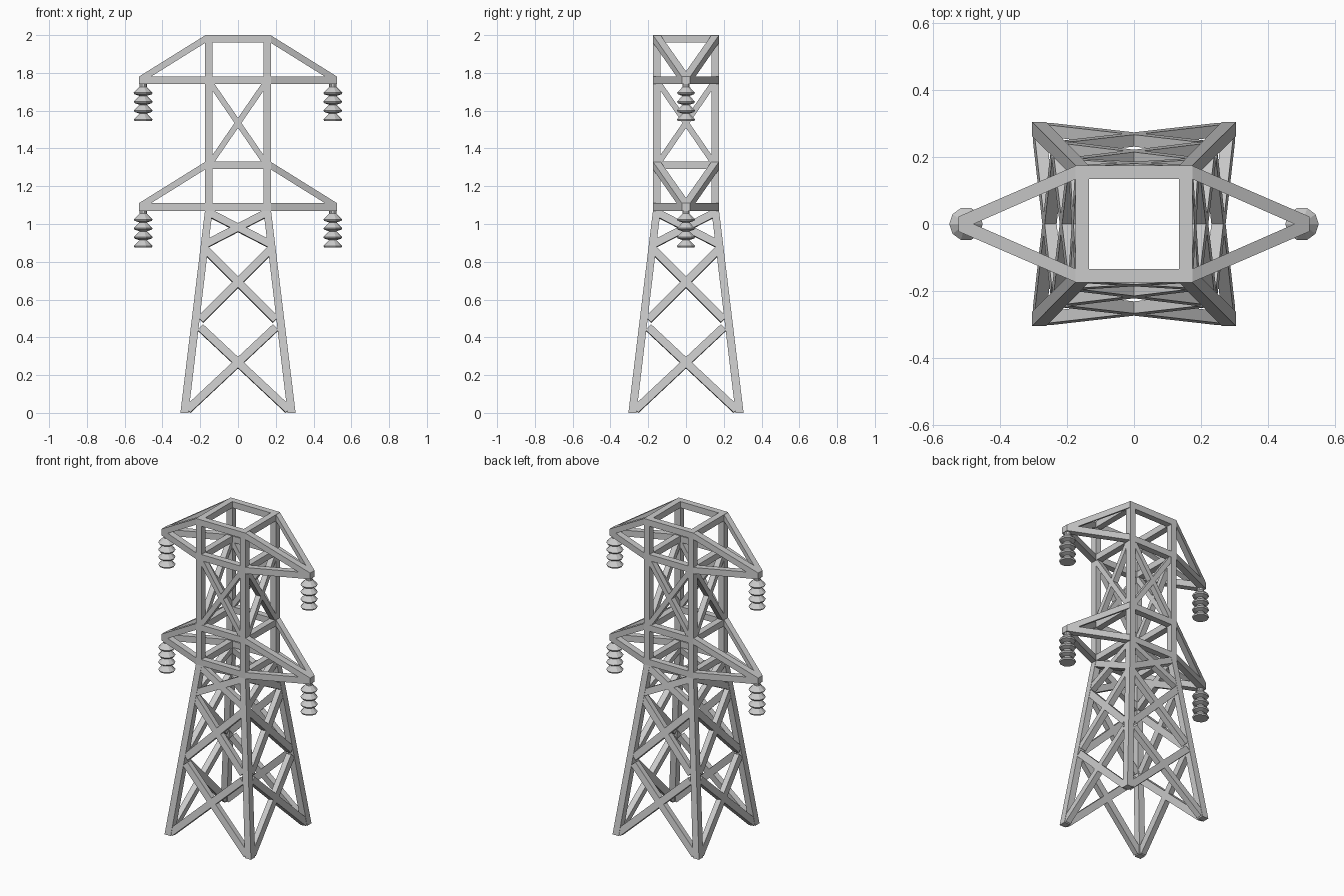
import bpy, bmesh, math
from mathutils import Vector, Matrix

if "Cube" in bpy.data.objects:
    bpy.data.objects.remove(bpy.data.objects["Cube"])

def make(name, bm):
    bmesh.ops.recalc_face_normals(bm, faces=bm.faces)
    me = bpy.data.meshes.new(name)
    bm.to_mesh(me)
    bm.free()
    ob = bpy.data.objects.new(name, me)
    bpy.context.collection.objects.link(ob)
    return ob

def loft(bm, a, b):
    """Solid bar between two four-point sections."""
    va = [bm.verts.new(p) for p in a]
    vb = [bm.verts.new(p) for p in b]
    bm.faces.new(va)
    bm.faces.new(vb)
    for i in range(4):
        j = (i + 1) % 4
        bm.faces.new((va[i], va[j], vb[j], vb[i]))

def beam(bm, p, q, w, d, normal):
    """Rectangular bar; p-q lies on its outer face, depth goes inward."""
    p, q, n = Vector(p), Vector(q), Vector(normal).normalized()
    s = (q - p).cross(n).normalized() * w / 2
    n = n * d
    loft(bm, *[[e - s, e + s, e + s - n, e - s - n] for e in (p, q)])

def sq(x0, x1, z, sx, sy):
    return [(sx * a, sy * b, z) for a, b in ((x0, x0), (x1, x0), (x1, x1), (x0, x1))]

def yz(x, y0, y1, z0, z1, sx, sy):
    return [(sx * x, sy * y, z) for y, z in ((y0, z0), (y1, z0), (y1, z1), (y0, z1))]

WAIST, OUT, INN = 1.07, 0.175, 0.135
def face_y(z):
    return 0.305 + (OUT - 0.305) * min(z / WAIST, 1)

# Corner legs: tapered below the waist, upright above
bm = bmesh.new()
for sx in (1, -1):
    for sy in (1, -1):
        loft(bm, sq(0.262, 0.305, 0, sx, sy), sq(INN, OUT, WAIST, sx, sy))
        loft(bm, sq(INN, OUT, WAIST, sx, sy), sq(INN, OUT, 2.0, sx, sy))
make("corner_legs", bm)

# Cross braces on all four faces: x low, z low, x high, z high, width
tiers = [(0.267, 0.018, 0.2, 0.455, 0.042),
         (0.2, 0.495, 0.17, 0.865, 0.042),
         (0.17, 0.895, 0.15, 1.06, 0.04),
         (0.148, 1.32, 0.148, 1.75, 0.03)]
bm = bmesh.new()
for k in range(4):
    rot = Matrix.Rotation(k * math.pi / 2, 3, 'Z')
    for x0, z0, x1, z1, w in tiers:
        n = Vector((0, -1, 0.1215 if z0 < WAIST else 0))
        for s in (1, -1):
            p = Vector((s * x0, -face_y(z0) + 0.002, z0))
            q = Vector((-s * x1, -face_y(z1) + 0.002, z1))
            beam(bm, rot @ p, rot @ q, w, 0.036, rot @ n)
make("cross_braces", bm)

# Insulator outline: radius, drop below arm
profile = [(0, 0), (0.02, 0), (0.02, 0.02)]
for i in range(4):
    z = 0.02 + i * 0.047
    profile += [(0.02, z), (0.05, z + 0.03), (0.046, z + 0.038), (0.018, z + 0.047)]
profile = profile[:-1] + [(0, 0.199)]

def insulator(name, x, top, sides=10):
    bm = bmesh.new()
    rings = []
    for r, d in profile:
        n = 1 if r == 0 else sides
        rings.append([bm.verts.new((x + r * math.cos(2 * math.pi * i / sides),
                                    r * math.sin(2 * math.pi * i / sides), top - d))
                      for i in range(n)])
    for a, b in zip(rings, rings[1:]):
        for i in range(sides):
            j = (i + 1) % sides
            vs = [a[i % len(a)], a[j % len(a)], b[j % len(b)], b[i % len(b)]]
            bm.faces.new(list(dict.fromkeys(vs)))
    bmesh.ops.remove_doubles(bm, verts=bm.verts, dist=1e-5)
    make(name, bm)

# Two cross-arm levels with frames and hanging insulators
for level, top in (("upper", 2.0), ("lower", 1.33)):
    low = top - 0.26
    bm = bmesh.new()
    for k in range(4):
        rot = Matrix.Rotation(k * math.pi / 2, 3, 'Z')
        for z in (top - 0.02, low + 0.02):
            beam(bm, rot @ Vector((-OUT, -OUT, z)), rot @ Vector((OUT, -OUT, z)),
                 0.04, 0.04, rot @ Vector((0, -1, 0)))
    make(level + "_frame", bm)
    for side, sx in (("right", 1), ("left", -1)):
        bm = bmesh.new()
        for sy in (1, -1):
            tip = yz(0.525, -0.02, 0.022, low, low + 0.04, sx, sy)
            loft(bm, yz(0.172, INN, OUT, low, low + 0.04, sx, sy), tip)
            loft(bm, yz(0.172, INN, OUT, top - 0.04, top, sx, sy), tip)
        make(f"{level}_{side}_arm", bm)
        insulator(f"{level}_{side}_insulator", sx * 0.502, low + 0.005)
